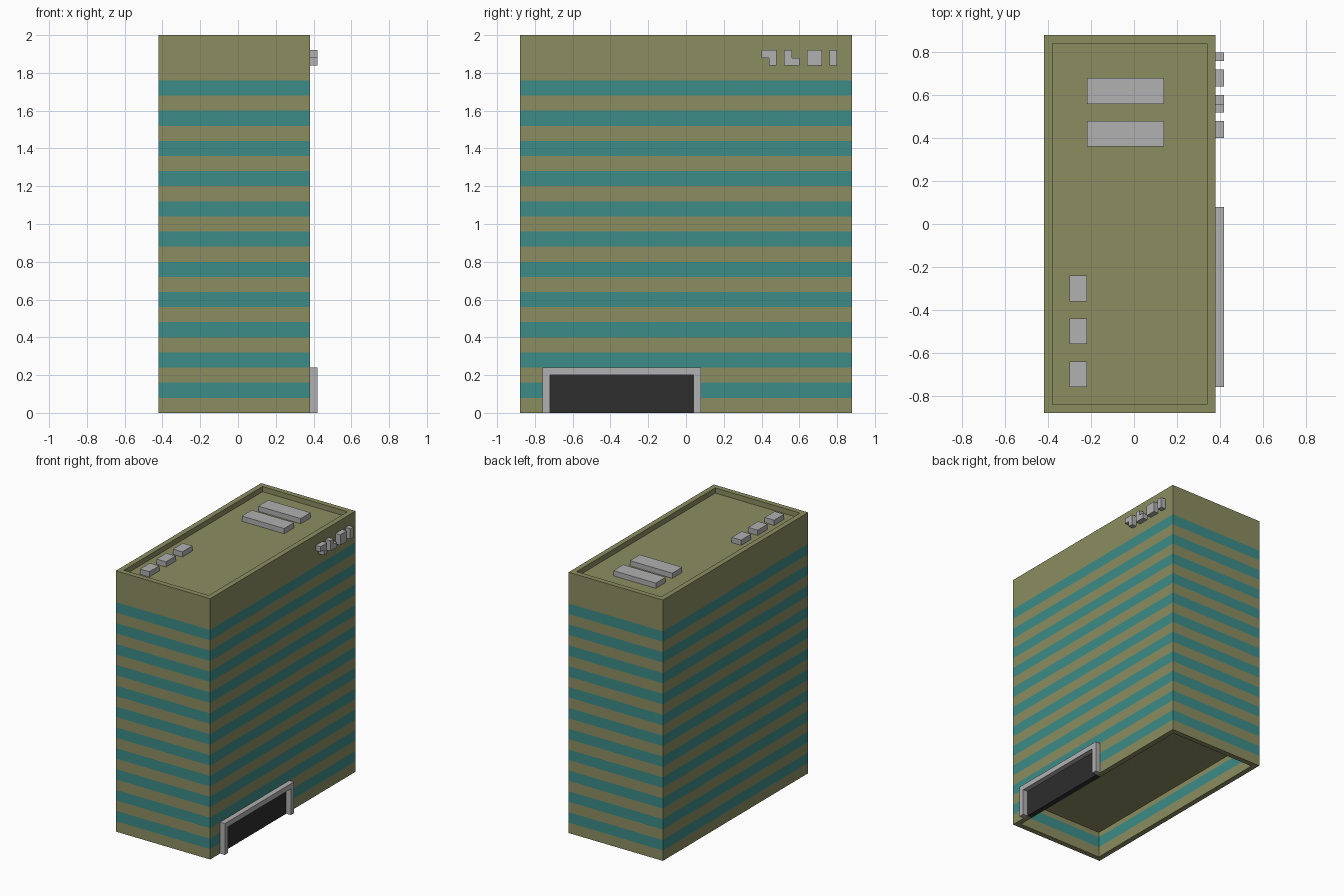
import bpy
import bmesh

cube = bpy.data.objects.get("Cube")
if cube:
    bpy.data.objects.remove(cube, do_unlink=True)


def make_material(name, rgb):
    mat = bpy.data.materials.new(name)
    mat.use_nodes = True
    mat.diffuse_color = (*rgb, 1)
    mat.node_tree.nodes["Principled BSDF"].inputs["Base Color"].default_value = (*rgb, 1)
    return mat


OLIVE = make_material("olive concrete", (0.26, 0.268, 0.12))
TEAL = make_material("teal glass", (0.045, 0.262, 0.246))
GREY = make_material("light grey", (0.44, 0.44, 0.44))
DARK = make_material("dark door", (0.026, 0.026, 0.026))


def finish(name, bm, *materials):
    mesh = bpy.data.meshes.new(name)
    bm.to_mesh(mesh)
    bm.free()
    for mat in materials:
        mesh.materials.append(mat)
    obj = bpy.data.objects.new(name, mesh)
    bpy.context.collection.objects.link(obj)
    return obj


def box(name, x, y, z, mat):
    """Box from (low, high) ranges on each axis."""
    bm = bmesh.new()
    bmesh.ops.create_cube(bm, size=1)
    for v in bm.verts:
        v.co = [r[0] if c < 0 else r[1] for c, r in zip(v.co, (x, y, z))]
    return finish(name, bm, mat)


def prism(name, outline, x0, depth, mat):
    """Outline in the y-z plane, extruded along +x."""
    bm = bmesh.new()
    face = bm.faces.new([bm.verts.new((x0, y, z)) for y, z in outline])
    new = bmesh.ops.extrude_face_region(bm, geom=[face])["geom"]
    bmesh.ops.translate(bm, vec=(depth, 0, 0),
                        verts=[g for g in new if isinstance(g, bmesh.types.BMVert)])
    bmesh.ops.recalc_face_normals(bm, faces=bm.faces)
    return finish(name, bm, mat)


X = (-0.42, 0.38)
Y = (-0.88, 0.88)
WALL = 0.04
BAND = 0.08

# Building shell: rings lofted from the inner ceiling, under the wall, up to the roof
levels = [i * BAND for i in range(23)]
section = [(WALL, 0.20), (WALL, 0.16), (WALL, 0.08), (WALL, 0)]
section += [(0, z) for z in levels] + [(0, 2), (WALL, 2), (WALL, 1.96)]
bm = bmesh.new()
rings = []
for inset, z in section:
    x0, x1, y0, y1 = X[0] + inset, X[1] - inset, Y[0] + inset, Y[1] - inset
    rings.append([bm.verts.new((x, y, z))
                  for x, y in ((x0, y0), (x1, y0), (x1, y1), (x0, y1))])
for low, high in zip(rings, rings[1:]):
    for i in range(4):
        j = (i + 1) % 4
        bm.faces.new((low[i], low[j], high[j], high[i]))
bm.faces.new(rings[0])
bm.faces.new(rings[-1])
bmesh.ops.recalc_face_normals(bm, faces=bm.faces)

# Every second storey band is glass
for f in bm.faces:
    z = f.calc_center_median().z
    if abs(f.normal.z) < 0.5 and z < 1.76:
        f.material_index = int(z / BAND) % 2
building = finish("building", bm, OLIVE, TEAL)

# Doorway cut through the wall, with the door panel filling it
cutter = box("doorway_cutter", (0.345, 0.5), (-0.72, 0.04), (-0.1, 0.195), OLIVE)
cutter.hide_render = True
mod = building.modifiers.new("doorway", "BOOLEAN")
mod.operation = "DIFFERENCE"
mod.solver = "EXACT"
mod.object = cutter
bpy.context.view_layer.objects.active = building
bpy.ops.object.modifier_apply(modifier=mod.name)
bpy.data.objects.remove(cutter, do_unlink=True)
box("door_panel", (0.345, 0.381), (-0.72, 0.04), (0, 0.2), DARK)

# Entrance frame
prism("entrance_frame",
      [(-0.76, 0), (-0.76, 0.24), (0.08, 0.24), (0.08, 0),
       (0.04, 0), (0.04, 0.2), (-0.72, 0.2), (-0.72, 0)],
      X[1], 0.04, GREY)

# Raised wall blocks near the roof
LOW, MID, TOP = 1.84, 1.88, 1.92


def rect(a, b):
    return [(a, LOW), (b, LOW), (b, TOP), (a, TOP)]


blocks = [
    [(0.40, MID), (0.44, MID), (0.44, LOW), (0.48, LOW), (0.48, TOP), (0.40, TOP)],
    [(0.52, LOW), (0.60, LOW), (0.60, MID), (0.56, MID), (0.56, TOP), (0.52, TOP)],
    rect(0.64, 0.72),
    rect(0.76, 0.80),
]
for i, outline in enumerate(blocks):
    prism(f"wall_block_{i + 1}", outline, X[1], 0.04, GREY)

# Rooftop units
ROOF = (1.96, 2.0)
for i, y in enumerate((0.36, 0.56)):
    box(f"long_roof_unit_{i + 1}", (-0.22, 0.14), (y, y + 0.12), ROOF, GREY)
for i, y in enumerate((-0.76, -0.56, -0.36)):
    box(f"small_roof_unit_{i + 1}", (-0.30, -0.22), (y, y + 0.12), ROOF, GREY)
